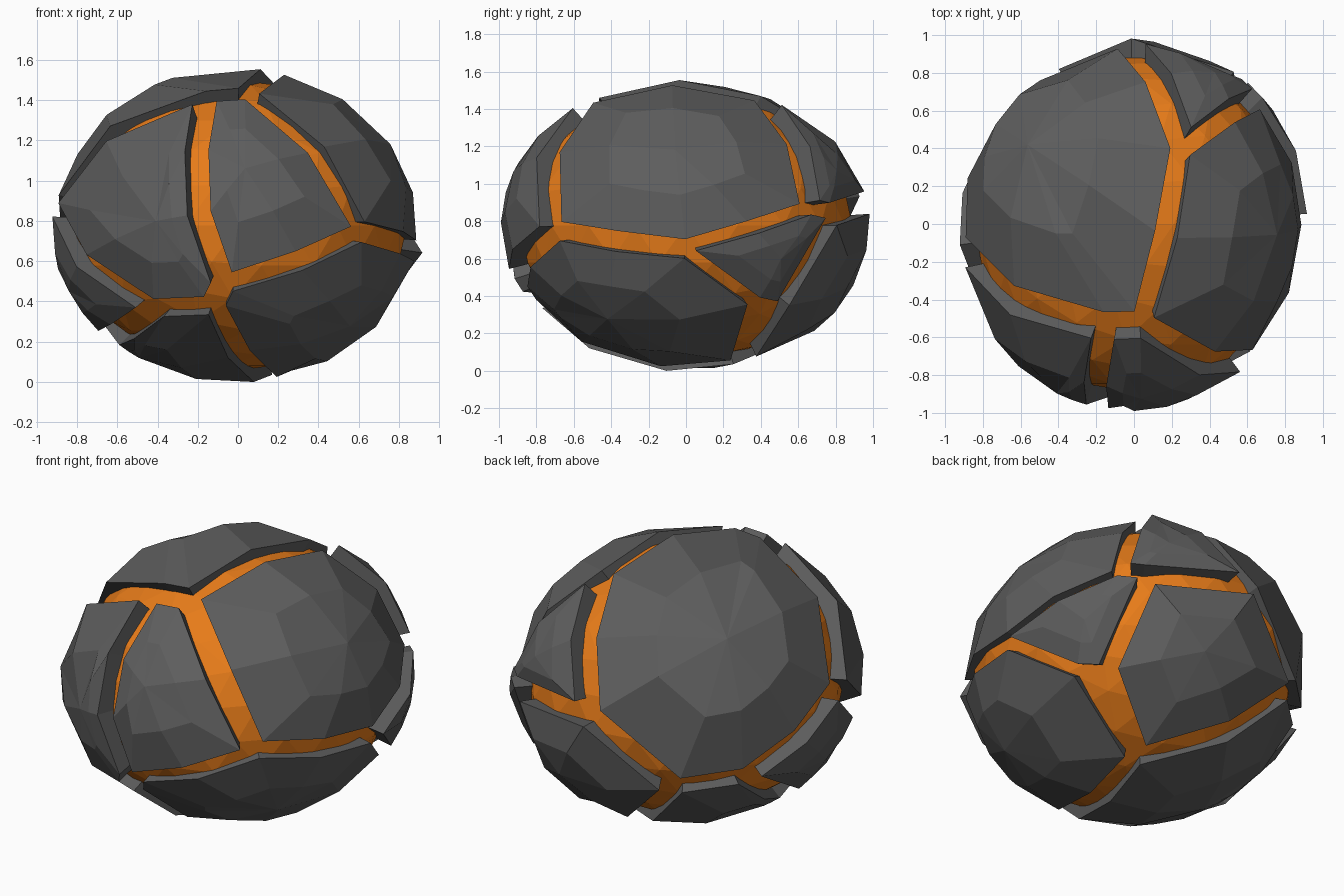
import bpy, bmesh
from mathutils import Vector, Matrix

if "Cube" in bpy.data.objects:
    bpy.data.objects.remove(bpy.data.objects["Cube"])

OUTER = Vector((0.90, 0.945, 0.78))    # outside of the crust
CORE = Vector((0.84, 0.89, 0.72))      # glowing core
CENTRE = Vector((0.0, 0.0, 0.785))     # middle of the ball


def on_shell(p, radii=OUTER):
    """Push a direction out to the ellipsoid."""
    k = sum((p[i] / radii[i]) ** 2 for i in range(3)) ** 0.5
    return p / k


# Crack junctions and bends, measured from the centre of the ball
J = {k: on_shell(Vector(v)) for k, v in {
    "top": (0.24, 0.37, 0.63), "top_l": (-0.14, -0.49, 0.60),
    "top_r": (0.05, -0.48, 0.61), "right": (0.60, -0.68, -0.03),
    "front": (-0.06, -0.85, -0.28), "front_b": (-0.11, -0.78, -0.38),
    "bend_a": (-0.20, -0.82, 0.38), "bend_b": (-0.18, -0.90, 0.06),
    "front_l": (-0.39, -0.68, -0.40), "left": (-0.86, -0.11, 0.10),
    "low_l": (-0.62, -0.05, -0.55), "back_l": (-0.70, 0.48, -0.22),
    "back_b": (-0.43, 0.70, -0.24), "back": (-0.03, 0.87, 0.11),
    "br_a": (0.62, 0.62, 0.07), "br_b": (0.54, 0.72, 0.05),
    "low_ra": (0.68, 0.36, -0.39), "low_rb": (0.60, 0.46, -0.41),
    "side": (0.83, 0.0, -0.12), "base": (0.20, 0.24, -0.65)}.items()}

# Crust plates: loop of junctions, half crack width, outward shift
PLATES = {
    "plate_right": ("top top_r right side br_a", 0.055, (-0.01, 0, 0)),
    "plate_front_right": ("top_l top_r right front bend_b bend_a", 0.05, (0, -0.045, 0)),
    "plate_front_left": ("top_l bend_a bend_b front front_b front_l left", 0.05,
                         (-0.02, -0.045, 0)),
    "plate_upper_left": ("top top_r top_l left back_l back_b back", 0.055,
                         (-0.01, 0.005, 0.005)),
    "plate_back_top": ("top back br_b br_a", 0.05, (0.02, 0.03, 0.02)),
    "plate_right_back": ("br_a side low_ra low_rb br_b", 0.015, (0.03, 0.02, 0)),
    "plate_back_low": ("br_b low_rb base back_b back", 0.055, (0, 0.04, 0)),
    "plate_lower_right": ("front right side low_ra base front_b", 0.05, (0, 0.01, 0)),
    "plate_bottom": ("front_b front_l low_l back_l back_b base", 0.05, (0, 0, -0.005)),
    "plate_lower_left": ("front_l left back_l low_l", 0.05, (-0.03, 0, 0)),
}


def inset_corners(loop, gap):
    """Move every side of the loop inwards to leave half a crack."""
    pts = [J[i] for i in loop]
    mid = sum(pts, Vector())
    turn = sum(a.cross(b).dot(mid) for a, b in zip(pts, pts[1:] + pts[:1]))
    normals = [a.cross(b).normalized() * (1 if turn > 0 else -1)
               for a, b in zip(pts, pts[1:] + pts[:1])]
    out = []
    for i, p in enumerate(pts):
        m = Matrix((normals[i - 1], normals[i], p.normalized()))
        out.append(on_shell(m.inverted() @ Vector((gap, gap, p.length))))
    return out


def make_object(name, bm, color):
    bmesh.ops.recalc_face_normals(bm, faces=bm.faces)
    bmesh.ops.translate(bm, vec=CENTRE, verts=bm.verts)
    me = bpy.data.meshes.new(name)
    bm.to_mesh(me)
    bm.free()
    ob = bpy.data.objects.new(name, me)
    bpy.context.collection.objects.link(ob)
    me.materials.append(color)
    return ob


def make_plate(name, loop, gap, shift, color):
    corners = inset_corners(loop.split(), gap)
    centre = on_shell(sum(corners, Vector()))
    outline = []
    for a, b in zip(corners, corners[1:] + corners[:1]):
        n = max(1, round((a - b).length / 0.4))
        outline += [on_shell(a.lerp(b, k / n)) for k in range(n)]
    # rings from the buried underside, over the rim, to the middle
    rings = [[p * 0.84 for p in outline], outline,
             [on_shell(centre.lerp(p, 0.52)) for p in outline]]
    bm = bmesh.new()
    shift = Vector(shift)
    rings = [[bm.verts.new(p + shift) for p in r] for r in rings]
    n = len(outline)
    for lo, hi in zip(rings, rings[1:]):
        for i in range(n):
            j = (i + 1) % n
            bm.faces.new((lo[i], lo[j], hi[j], hi[i]))
    # fan caps: facets on top, hidden underside inside the core
    for ring, tip in ((rings[2], centre), (rings[0], centre * 0.84)):
        v = bm.verts.new(tip + shift)
        for i in range(n):
            bm.faces.new((ring[i], ring[(i + 1) % n], v))
    return make_object(name, bm, color)


def material(name, rgb):
    m = bpy.data.materials.new(name)
    m.diffuse_color = (*rgb, 1)
    m.use_nodes = True
    m.node_tree.nodes["Principled BSDF"].inputs["Base Color"].default_value = m.diffuse_color
    return m


crust = material("dark_crust", (0.11, 0.11, 0.11))
parts = [make_plate(n, *args, crust) for n, args in PLATES.items()]

# Glowing core
bm = bmesh.new()
bmesh.ops.create_icosphere(bm, subdivisions=3, radius=1.0)
bmesh.ops.scale(bm, vec=CORE, verts=bm.verts)
parts.append(make_object("glowing_core", bm, material("orange_glow", (0.80, 0.20, 0.01))))

# Stand the ball on the ground
low = min(v.co.z for o in parts for v in o.data.vertices)
for o in parts:
    o.data.transform(Matrix.Translation((0, 0, -low)))
